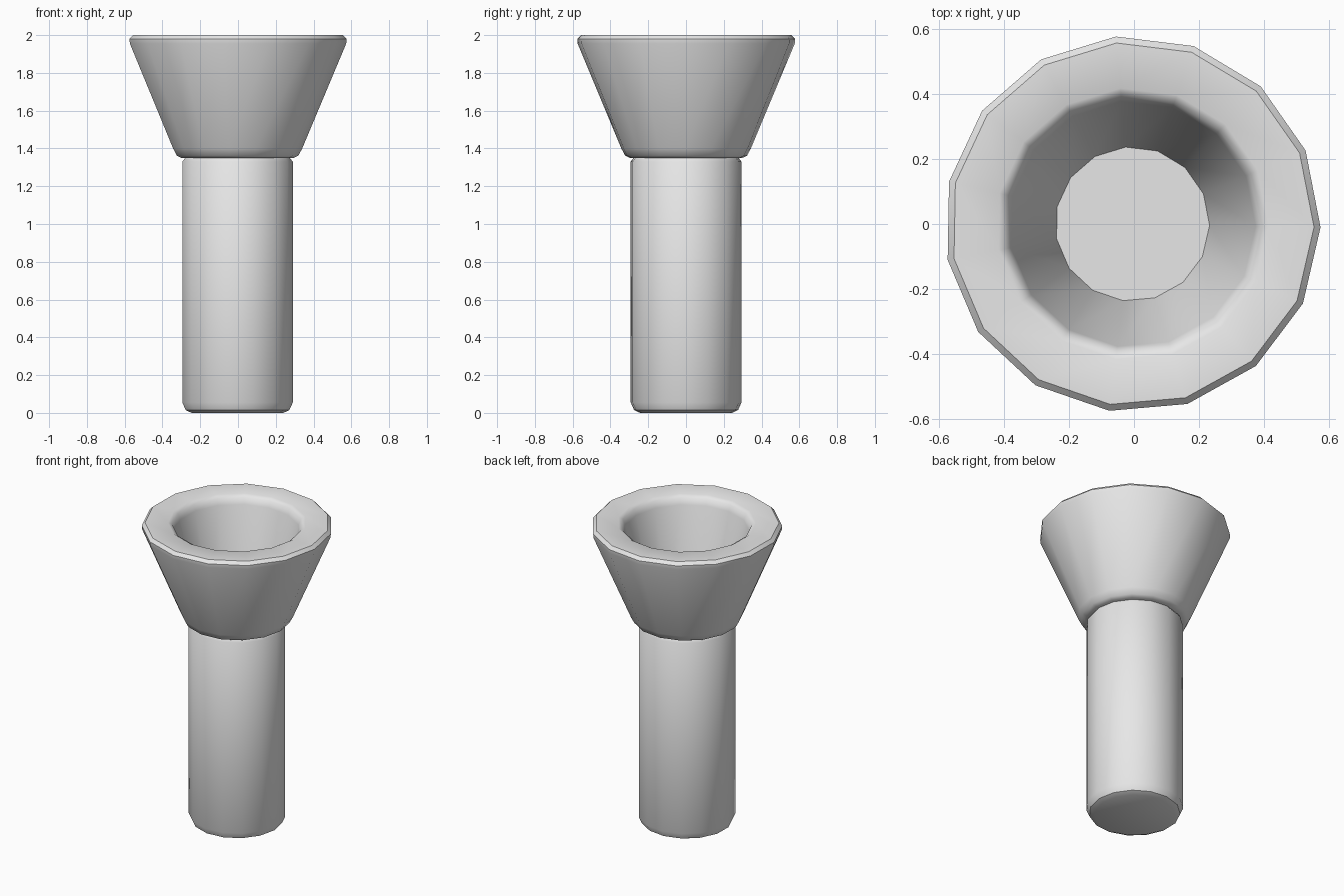
import bpy
import bmesh
from math import cos, sin, radians

cube = bpy.data.objects.get("Cube")
if cube:
    bpy.data.objects.remove(cube, do_unlink=True)

SIDES = 15
START = radians(-1)
CENTRE_X = -0.005

grey = bpy.data.materials.new("light_grey")
grey.use_nodes = True
grey.diffuse_color = (0.8, 0.8, 0.8, 1)
grey.node_tree.nodes["Principled BSDF"].inputs["Base Color"].default_value = (0.8, 0.8, 0.8, 1)


def lathe(name, profile, closed):
    """Turn a (radius, height) profile; open profiles get flat end caps."""
    bm = bmesh.new()
    rings = []
    for r, z in profile:
        angles = [START + radians(360) * i / SIDES for i in range(SIDES)]
        rings.append([bm.verts.new((CENTRE_X + r * cos(a), r * sin(a), z)) for a in angles])
    pairs = list(zip(rings, rings[1:]))
    if closed:
        pairs.append((rings[-1], rings[0]))
    else:
        bm.faces.new(rings[0])
        bm.faces.new(rings[-1])
    for low, high in pairs:
        for i in range(SIDES):
            j = (i + 1) % SIDES
            bm.faces.new((low[i], low[j], high[j], high[i]))
    bmesh.ops.recalc_face_normals(bm, faces=bm.faces)
    mesh = bpy.data.meshes.new(name)
    bm.to_mesh(mesh)
    bm.free()
    mesh.materials.append(grey)
    obj = bpy.data.objects.new(name, mesh)
    bpy.context.collection.objects.link(obj)
    bpy.ops.object.select_all(action="DESELECT")
    obj.select_set(True)
    bpy.context.view_layer.objects.active = obj
    bpy.ops.object.shade_smooth_by_angle(angle=radians(40))
    return obj


# Shaft with rounded ends; its top is the floor of the bowl
lathe("shaft", [(0.245, 0), (0.277, 0.015), (0.295, 0.055),
                (0.295, 1.33), (0.28, 1.35)], closed=False)

# Flared bowl: outer wall, rounded rim, and steep inner wall
lathe("bowl", [(0.30, 1.35), (0.325, 1.362), (0.345, 1.40),
               (0.578, 1.955), (0.58, 1.98), (0.56, 2.0),
               (0.42, 2.0), (0.395, 1.985), (0.38, 1.945),
               (0.238, 1.35)], closed=True)
